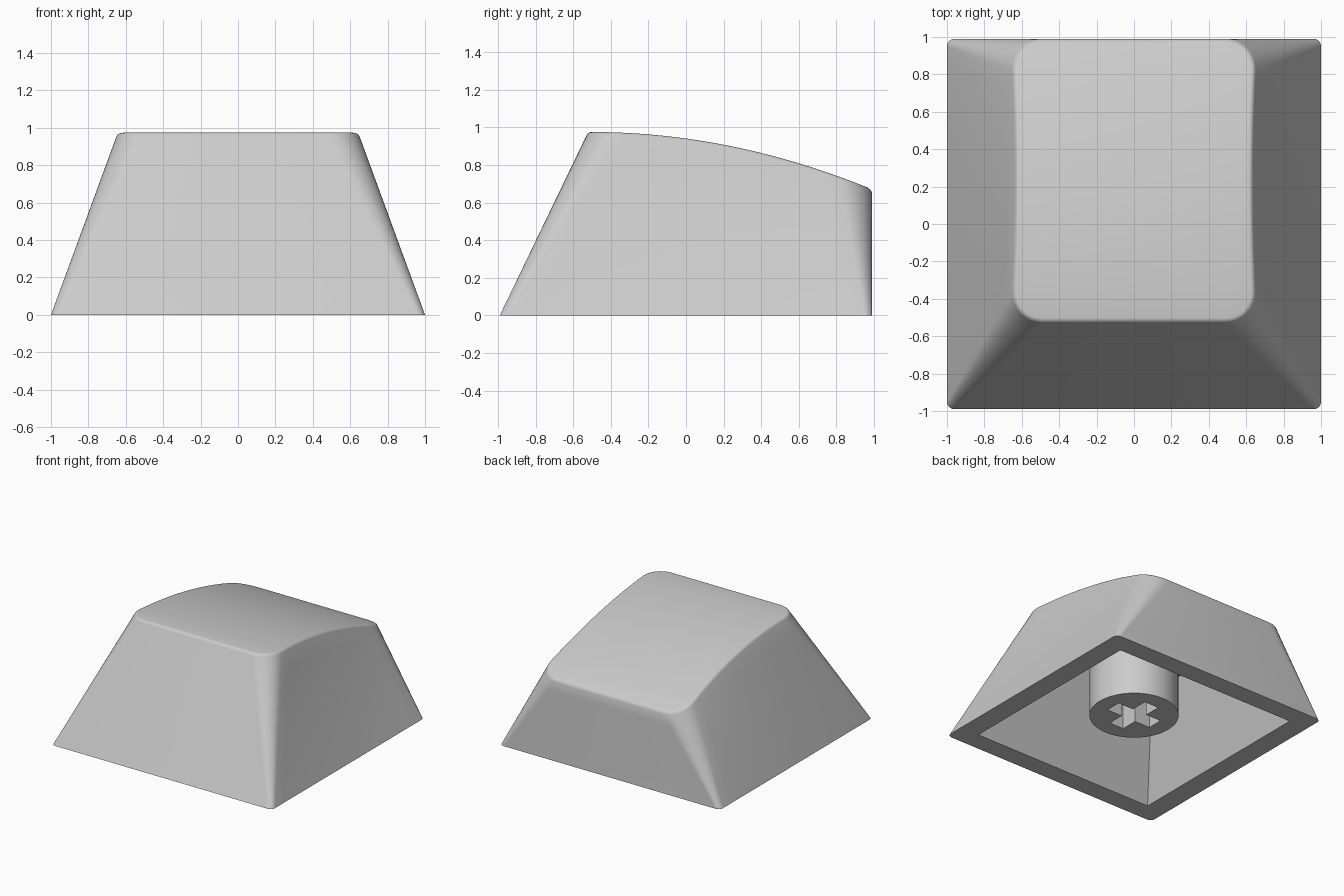
import bpy, bmesh, math

if "Cube" in bpy.data.objects:
    bpy.data.objects.remove(bpy.data.objects["Cube"])

grey = bpy.data.materials.new("light grey plastic")
grey.diffuse_color = (0.6, 0.6, 0.6, 1)
grey.use_nodes = True
grey.node_tree.nodes["Principled BSDF"].inputs["Base Color"].default_value = grey.diffuse_color

FRONT, BACK, HALF_Y = -0.53, 0.99, 0.99


def top_z(y):
    """Height of the curved top at depth y."""
    return 0.975 - 0.1374 * (y + 0.5) ** 2


def crown(y):
    """How far the top bulges above the straight line front to back."""
    t = (y - FRONT) / (BACK - FRONT)
    return top_z(y) - (top_z(FRONT) * (1 - t) + top_z(BACK) * t)


def ring(hx, y0, y1, r, arc=8, side=16):
    """Rounded rectangle, symmetric in x, always the same point count."""
    right = []
    for cy, start in ((y0 + r, -90), (y1 - r, 0)):
        for i in range(arc + 1):
            a = math.radians(start + 90 * i / arc)
            right.append((hx - r + r * math.cos(a), cy + r * math.sin(a)))
        if start == -90:
            for i in range(1, side):
                right.append((hx, y0 + r + (y1 - y0 - 2 * r) * i / side))
    return right + [(-x, y) for x, y in reversed(right)]


def finish(bm, name):
    bmesh.ops.recalc_face_normals(bm, faces=bm.faces)
    me = bpy.data.meshes.new(name)
    bm.to_mesh(me)
    bm.free()
    ob = bpy.data.objects.new(name, me)
    bpy.context.collection.objects.link(ob)
    me.materials.append(grey)
    return ob


def activate(ob):
    bpy.ops.object.select_all(action='DESELECT')
    ob.select_set(True)
    bpy.context.view_layer.objects.active = ob


def cut(ob, cutter):
    activate(ob)
    m = ob.modifiers.new("cut", 'BOOLEAN')
    m.operation, m.solver, m.object = 'DIFFERENCE', 'EXACT', cutter
    bpy.ops.object.modifier_apply(modifier=m.name)
    bpy.data.objects.remove(cutter)


def box(bm, sx, sy, z0, z1):
    vs = bmesh.ops.create_cube(bm, size=1)["verts"]
    for v in vs:
        v.co = (v.co.x * sx, v.co.y * sy, z0 if v.co.z < 0 else z1)


# Outer body: base ring lofted to a rounded top edge
base = [(x, y, 0) for x, y in ring(1, -HALF_Y, HALF_Y, 0.04)]
edge, R = [], 0.03
for k in range(6):
    a = math.radians(20 + 70 * k / 5)
    inset = R * (math.cos(math.radians(20)) - math.cos(a))
    pts = ring(0.66 - inset, FRONT + inset, BACK - inset, 0.17 - inset)
    edge.append([(x * (1 - 0.45 * crown(y)), y, top_z(y) - R * (1 - math.sin(a)))
                 for x, y in pts])
STEPS = 8
rows = [[tuple(p + (q - p) * s / STEPS for p, q in zip(b, t))
         for b, t in zip(base, edge[0])] for s in range(STEPS)] + edge

bm = bmesh.new()
loops = [[bm.verts.new(p) for p in row] for row in rows]
n = len(base)
for lo, hi in zip(loops, loops[1:]):
    for i in range(n):
        j = (i + 1) % n
        bm.faces.new((lo[i], lo[j], hi[j], hi[i]))
bm.faces.new(list(reversed(loops[0])))
top = loops[-1]
for i in range(n // 2 - 1):      # straight strips across the curved top
    bm.faces.new((top[i], top[i + 1], top[n - 2 - i], top[n - 1 - i]))
body = finish(bm, "keycap_body")

# Hollow underside: sharp-cornered tapered cavity
bm = bmesh.new()
section = [(-0.83, -0.05), (0.83, -0.05), (0.83, 0.56), (-0.45, 0.78)]
section[0] = (-0.83 - 0.49 * 0.05, -0.05)
sides = [[bm.verts.new((s * (0.83 - 0.355 * z), y, z)) for y, z in section]
         for s in (-1, 1)]
bm.faces.new(sides[0])
bm.faces.new(sides[1])
for i in range(4):
    j = (i + 1) % 4
    bm.faces.new((sides[0][i], sides[0][j], sides[1][j], sides[1][i]))
cut(body, finish(bm, "cavity_cutter"))

# Round stem with a cross-shaped socket
bm = bmesh.new()
bmesh.ops.create_cone(bm, cap_ends=True, segments=64, radius1=0.335,
                      radius2=0.335, depth=0.69)
bmesh.ops.translate(bm, verts=bm.verts, vec=(0, 0, 0.11 + 0.345))
stem = finish(bm, "stem")
for sx, sy in ((0.41, 0.13), (0.13, 0.41)):
    bm = bmesh.new()
    box(bm, sx, sy, 0.0, 0.55)
    cut(stem, finish(bm, "socket_cutter"))

for ob in (body, stem):
    activate(ob)
    bpy.ops.object.shade_smooth_by_angle(angle=math.radians(35))
